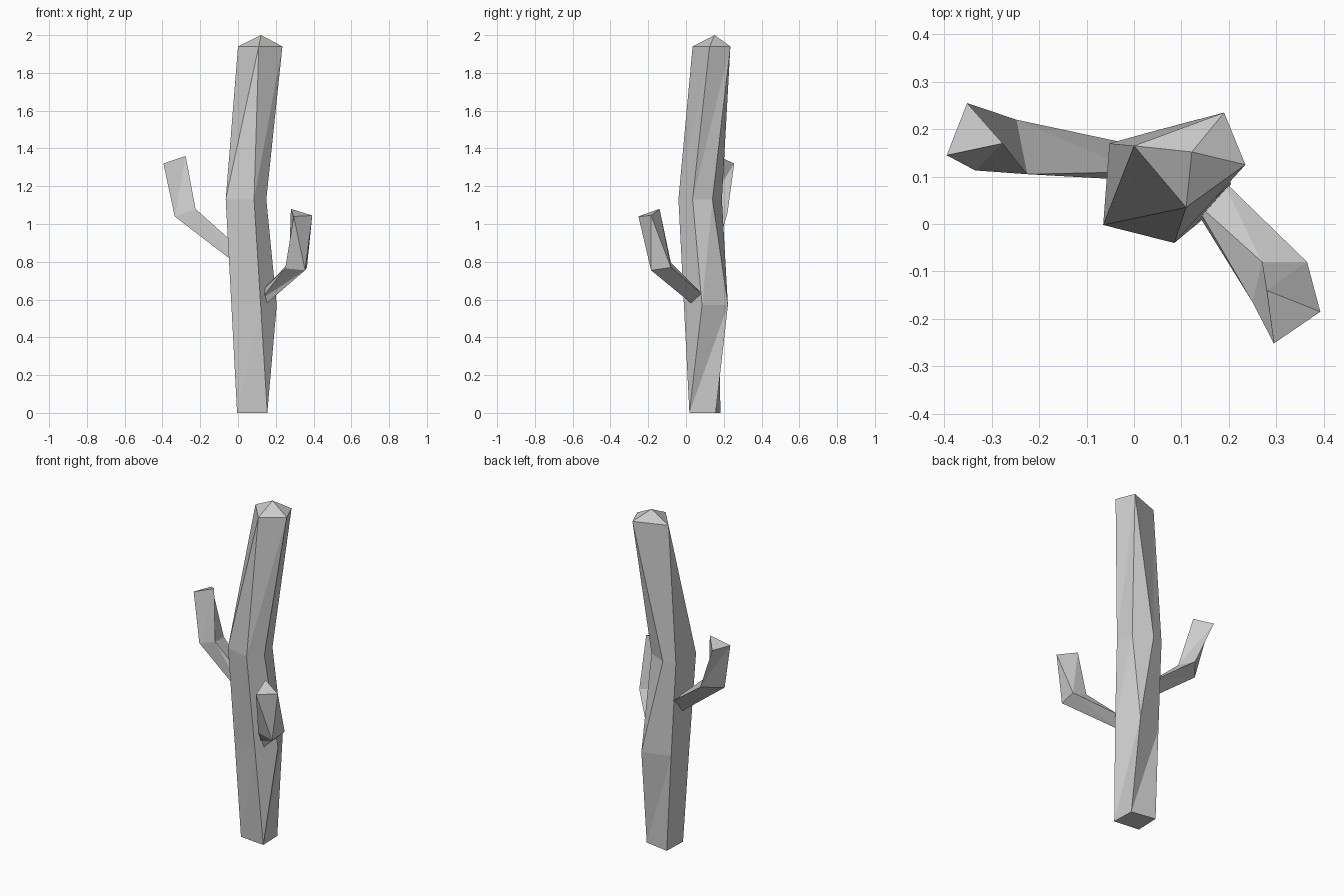
import bpy
import bmesh

if "Cube" in bpy.data.objects:
    bpy.data.objects.remove(bpy.data.objects["Cube"], do_unlink=True)

# One plain grey for the whole plant
grey = bpy.data.materials.new("plain_grey")
grey.use_nodes = True
colour = (0.6, 0.6, 0.6, 1.0)
grey.diffuse_color = colour
grey.node_tree.nodes["Principled BSDF"].inputs["Base Color"].default_value = colour


def loft(name, rings, apex=None):
    """Skin equal-length rings with triangles; repeated corners merge away."""
    bm = bmesh.new()
    found = {}

    def vert(p):
        if p not in found:
            found[p] = bm.verts.new(p)
        return found[p]

    def face(points):
        points = list(dict.fromkeys(points))
        if len(points) > 2:
            bm.faces.new([vert(p) for p in points])

    count = len(rings[0])
    for low, high in zip(rings, rings[1:]):
        for i in range(count):
            j = (i + 1) % count
            face((low[i], low[j], high[j]))
            face((low[i], high[j], high[i]))
    face(rings[0][::-1])
    top = rings[-1]
    if apex:
        for i in range(count):
            face((top[i], top[(i + 1) % count], apex))
    else:
        face(top)
    bmesh.ops.recalc_face_normals(bm, faces=bm.faces[:])
    mesh = bpy.data.meshes.new(name)
    bm.to_mesh(mesh)
    bm.free()
    mesh.materials.append(grey)
    obj = bpy.data.objects.new(name, mesh)
    bpy.context.collection.objects.link(obj)
    return obj


def level(z, outline):
    return [(x, y, z) for x, y in outline]


# Trunk: crooked column, corners run left, front, right, back right, back, back left
trunk_rings = [
    level(0, [(-.005, .035), (.155, .018), (.155, .018),
              (.15, .157), (.15, .157), (0, .182)]),
    level(.57, [(-.035, .018), (.12, -.011), (.205, .085),
                (.14, .222), (.14, .222), (-.025, .176)]),
    level(1.13, [(-.065, -.002), (.085, -.04), (.15, .035),
                 (.13, .14), (.02, .19), (-.052, .17)]),
    level(1.94, [(0, .165), (.11, .035), (.235, .125),
                 (.19, .235), (.19, .235), (0, .165)]),
]
loft("trunk", trunk_rings, apex=(.122, .152, 2.0))

# Right arm: three-sided, high on the trunk
loft("right_arm", [
    [(.01, .092, .775), (.01, .11, .87), (.01, .165, .87)],
    [(-.335, .113, 1.04), (-.225, .105, 1.08), (-.248, .22, 1.06)],
    [(-.395, .145, 1.32), (-.277, .17, 1.36), (-.352, .255, 1.32)],
])

# Left arm: four-sided elbow narrowing to a three-sided tip
loft("left_arm", [
    [(.125, .05, .645), (.12, .045, .60), (.14, .04, .57), (.185, .095, .62)],
    [(.27, -.08, .795), (.25, -.165, .765), (.355, -.185, .755), (.365, -.08, .77)],
    [(.28, -.14, 1.08), (.295, -.252, 1.04), (.295, -.252, 1.04), (.393, -.185, 1.045)],
])
